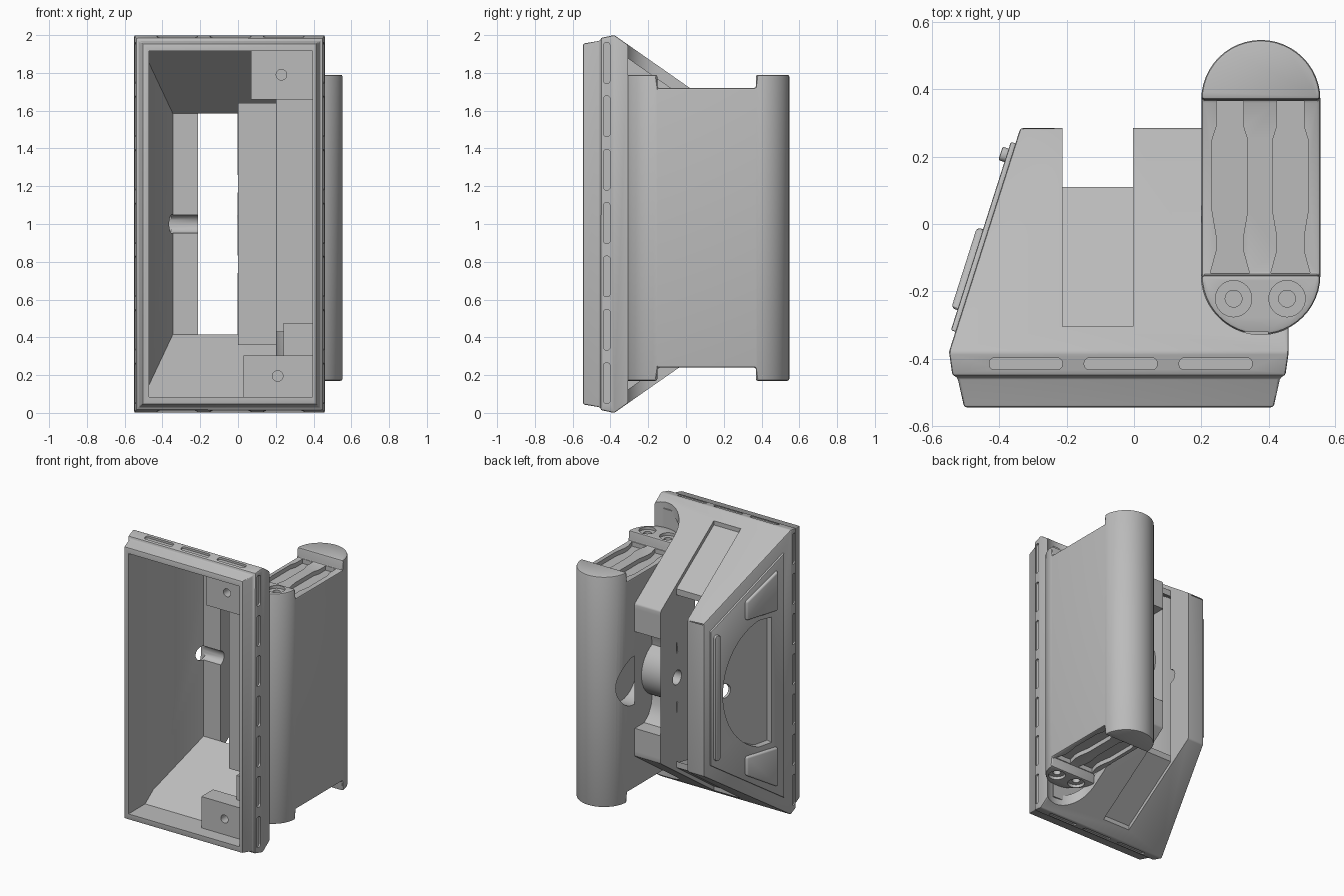
import bpy, bmesh, math
from mathutils import Vector

if "Cube" in bpy.data.objects:
    bpy.data.objects.remove(bpy.data.objects["Cube"])

grey = bpy.data.materials.new("plain_grey")
grey.use_nodes = True
COLOUR = (0.5, 0.5, 0.5, 1)
grey.diffuse_color = COLOUR
grey.node_tree.nodes["Principled BSDF"].inputs["Base Color"].default_value = COLOUR


def loft(name, rings):
    """Closed solid through rings holding equal numbers of points."""
    bm = bmesh.new()
    loops = [[bm.verts.new(p) for p in ring] for ring in rings]
    n = len(loops[0])
    for a, b in zip(loops, loops[1:]):
        for i in range(n):
            bm.faces.new((a[i], a[(i + 1) % n], b[(i + 1) % n], b[i]))
    bm.faces.new(loops[0][::-1])
    bm.faces.new(loops[-1])
    bmesh.ops.recalc_face_normals(bm, faces=bm.faces)
    mesh = bpy.data.meshes.new(name)
    bm.to_mesh(mesh)
    bm.free()
    mesh.materials.append(grey)
    ob = bpy.data.objects.new(name, mesh)
    bpy.context.collection.objects.link(ob)
    return ob


def slant(y, z, h):
    """Point at height h above the sloping side face."""
    k = 0.318
    n = Vector((-1, k, 0)).normalized()
    return Vector((-0.55 + k * (y + 0.38), y, z)) + n * h


MAPS = {"X": lambda u, v, h: (h, u, v), "Y": lambda u, v, h: (u, h, v),
        "Z": lambda u, v, h: (u, v, h), "S": slant}


def prism(name, axis, pts, lo, hi):
    f = MAPS[axis]
    return loft(name, [[f(u, v, h) for u, v in pts] for h in (lo, hi)])


def rect(u0, u1, v0, v1):
    return [(u0, v0), (u1, v0), (u1, v1), (u0, v1)]


def arc(cu, cv, r, a0, a1, n=24):
    angles = [math.radians(a0 + (a1 - a0) * i / n) for i in range(n + 1)]
    return [(cu + r * math.cos(a), cv + r * math.sin(a)) for a in angles]


def circle(cu, cv, r, n=32):
    return arc(cu, cv, r, 0, 360, n)[:-1]


def soft_rect(u0, u1, v0, v1, r):
    return (arc(u1 - r, v1 - r, r, 0, 90, 5) + arc(u0 + r, v1 - r, r, 90, 180, 5)
            + arc(u0 + r, v0 + r, r, 180, 270, 5) + arc(u1 - r, v0 + r, r, 270, 360, 5))


def mirrored(pts):
    return [(u, 2 - v) for u, v in pts]


def apply(ob, mod):
    bpy.context.view_layer.objects.active = ob
    bpy.ops.object.modifier_apply(modifier=mod.name)


def combine(ob, other, op="DIFFERENCE"):
    mod = ob.modifiers.new("combine", "BOOLEAN")
    mod.operation, mod.object, mod.solver = op, other, "EXACT"
    apply(ob, mod)
    bpy.data.objects.remove(other)


def cut(ob, axis, pts, lo, hi):
    combine(ob, prism("cutter", axis, pts, lo, hi))


def soften(ob, width, segments=2):
    mod = ob.modifiers.new("soften", "BEVEL")
    mod.width, mod.segments, mod.limit_method = width, segments, "ANGLE"
    mod.angle_limit = math.radians(40)
    apply(ob, mod)


def box_rings(rows):
    return [[(x0, y, z0), (x1, y, z0), (x1, y, 2 - z0), (x0, y, 2 - z0)]
            for y, x0, x1, z0 in rows]


# Housing shell: front rim, lip and tapering rear
shell = loft("housing", box_rings([
    (-0.545, -0.505, 0.415, 0.045), (-0.455, -0.525, 0.435, 0.03),
    (-0.45, -0.54, 0.45, 0.015), (-0.38, -0.55, 0.46, 0),
    (0.285, -0.338, 0.46, 0.465)]))
soften(shell, 0.012)
combine(shell, loft("cavity", box_rings([
    (-0.6, -0.47, 0.395, 0.085), (-0.36, -0.47, 0.395, 0.085),
    (-0.27, -0.47, 0.395, 0.15), (0.11, -0.345, 0.395, 0.415)])))

# Clearance for the grip, rear slot and the shallow slope recesses
STADIUM = arc(0.377, 0.37, 0.177, 0, 180) + arc(0.377, -0.152, 0.177, 180, 360)
cut(shell, "Z", [(0.7, 0.7), (0.2, 0.7)] + arc(0.377, -0.152, 0.177, 180, 330)
    + [(0.7, -0.24)], -0.1, 2.1)
cut(shell, "Y", rect(-0.213, -0.003, -0.1, 2.1), 0.11, 0.4)
recess = [(-0.305, 1.918), (0.13, 1.614), (0.13, 1.9), (-0.305, 2.2)]
for pts in (recess, mirrored(recess)):
    cut(shell, "X", pts, -0.213, -0.003)

# Rear wall with a scalloped back
wall = prism("rear_wall", "X", [(-0.1, 0.36), (0.11, 0.4), (0.285, 0.5),
                                (0.285, 1.5), (0.11, 1.6), (-0.1, 1.64)], 0, 0.2)
combine(shell, wall, "UNION")
wave = [(0.4, 0.66), (0.18, 0.66), (0.13, 0.7), (0.1, 0.76)] \
    + arc(0.02, 1, 0.19, -68, 68, 16) + [(0.1, 1.24), (0.13, 1.3), (0.18, 1.34), (0.4, 1.34)]
cut(shell, "X", wave, -0.003, 0.199)

# Axle hole across the housing
cut(shell, "X", circle(0.1, 1, 0.05), -0.7, 0.19)

# Rows of shallow slots around the lip
for i in range(3):
    x = -0.43 + 0.282 * i
    pts = soft_rect(x, x + 0.217, -0.433, -0.398, 0.015)
    cut(shell, "Z", pts, -0.1, 0.018)
    cut(shell, "Z", pts, 1.982, 2.1)
for i in range(7):
    z = 0.05 + 0.2825 * i
    pts = soft_rect(-0.437, -0.402, z, z + 0.215, 0.015)
    cut(shell, "X", pts, -0.7, -0.533)
    cut(shell, "X", pts, 0.443, 0.6)

# Raised panel with a D-shaped recess on the sloping side
edge = [(-0.32, 0.14), (0.24, 0.53)]
panel = prism("side_panel", "S", edge + mirrored(edge)[::-1], -0.005, 0.014)
soften(panel, 0.006)
dish = [(-0.22, 0.56)] + [(-0.22 + 0.37 * math.cos(a), 1 + 0.46 * math.sin(a))
                          for a in (math.radians(-75 + 5 * i) for i in range(31))] + [(-0.22, 1.44)]
cut(panel, "S", dish, -0.05, 0.1)
cut(shell, "S", dish, -0.03, 0.1)

# Pads and bar on the panel
pad = [(-0.26, 0.24), (-0.02, 0.39), (-0.02, 0.52), (-0.26, 0.52)]
for name, pts in (("lower_pad", pad), ("upper_pad", mirrored(pad))):
    soften(prism(name, "S", pts, 0, 0.033), 0.012, 3)
soften(prism("side_bar", "S", soft_rect(0.18, 0.22, 0.56, 1.44, 0.018), 0, 0.033), 0.005)

# Screw blocks inside the mouth
for name, x0, z0, z1, hx, hz in (("upper_block", 0.07, 1.66, 1.92, 0.23, 1.79),
                                 ("lower_block", 0.03, 0.08, 0.305, 0.21, 0.195)):
    block = prism(name, "Y", rect(x0, 0.4, z0, z1), -0.45, -0.32)
    cut(block, "Y", circle(hx, hz, 0.028), -0.5, -0.37)
prism("inner_step", "Y", rect(0.24, 0.395, 0.3, 0.475), -0.36, -0.1)

# Grip: stadium column with stepped ends
grip = prism("grip", "Z", STADIUM, 0.17, 1.79)
for lo, hi in ((0, 0.24), (1.72, 2)):
    cut(grip, "Y", rect(0, 0.8, lo, hi), -0.152, 0.37)
soften(grip, 0.01)

# Bottle-shaped grooves and counterbored screw holes on both ends
half = [(-0.145, 0.058), (-0.08, 0.04), (-0.035, 0.04), (0.04, 0.053),
        (0.12, 0.053), (0.25, 0.053), (0.29, 0.04), (0.365, 0.04)]
for gx, hx in ((0.285, 0.296), (0.465, 0.455)):
    bottle = [(gx + w, y) for y, w in half] + [(gx - w, y) for y, w in reversed(half)]
    cut(grip, "Z", bottle, 0.1, 0.27)
    cut(grip, "Z", bottle, 1.69, 1.9)
    for r, depth in ((0.054, 0.02), (0.025, 0.06)):
        ring = circle(hx, -0.222, r)
        cut(grip, "Z", ring, 0, 0.17 + depth)
        cut(grip, "Z", ring, 1.79 - depth, 2)

# Round pocket in the grip side and the hollow behind the mouth
cut(grip, "X", circle(0.29, 1, 0.17), 0.1, 0.3)
cut(grip, "Y", rect(0.205, 0.395, 0.43, 1.66), -0.5, -0.1)

for ob in bpy.context.scene.objects:
    if ob.type == "MESH":
        ob.select_set(True)
        bpy.context.view_layer.objects.active = ob
bpy.ops.object.shade_smooth_by_angle(angle=math.radians(30))
